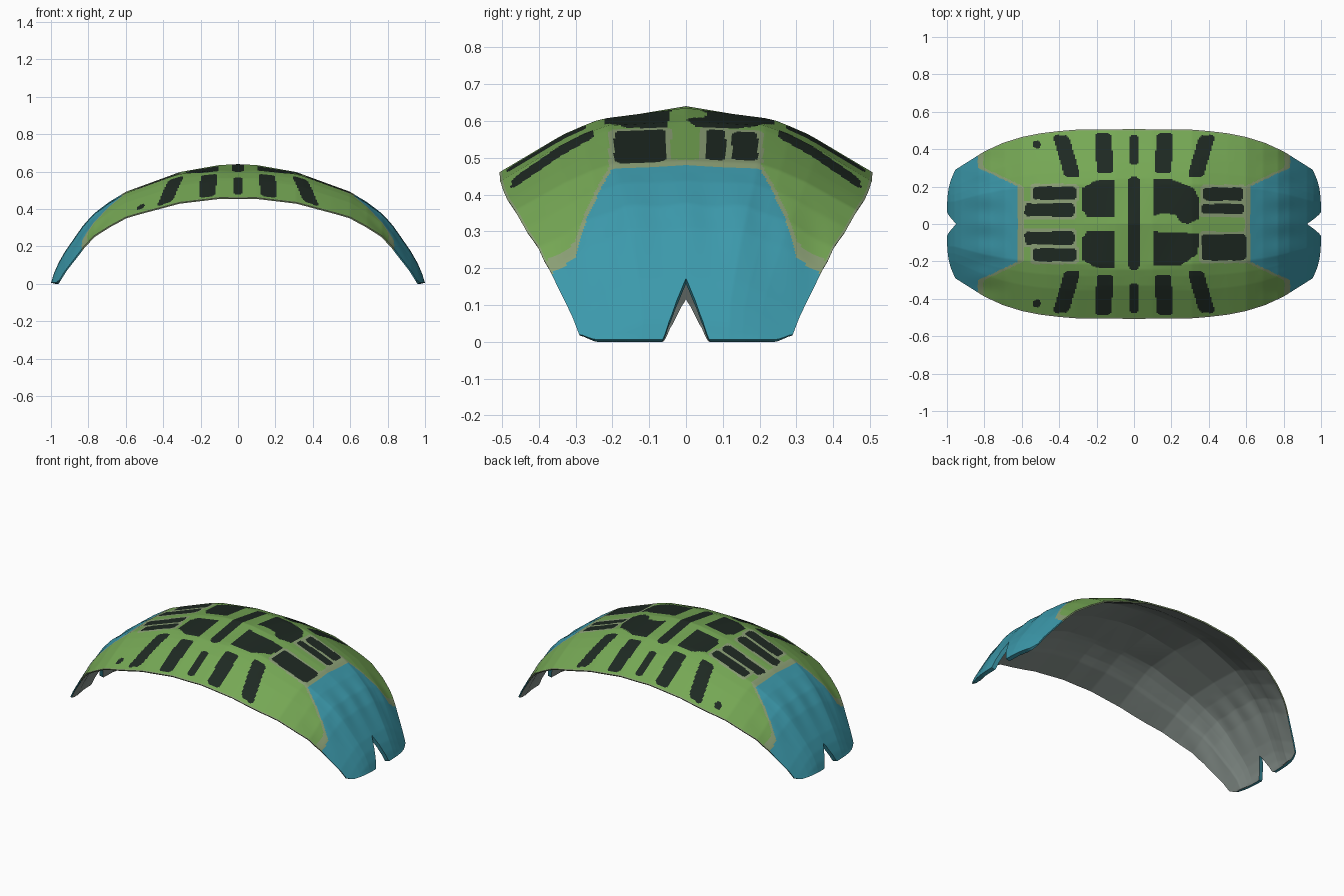
import bpy
import bmesh
import math

default_cube = bpy.data.objects.get("Cube")
if default_cube:
    bpy.data.objects.remove(default_cube, do_unlink=True)

COLUMNS, ROWS = 300, 160
THICKNESS = 0.026


def make_material(name, colour):
    material = bpy.data.materials.new(name)
    material.use_nodes = True
    rgba = (*colour, 1.0)
    material.diffuse_color = rgba
    shader = material.node_tree.nodes["Principled BSDF"]
    shader.inputs["Base Color"].default_value = rgba
    shader.inputs["Roughness"].default_value = 0.8
    return material


materials = [
    make_material("leaf green", (0.18, 0.39, 0.09)),
    make_material("teal blue", (0.045, 0.32, 0.41)),
    make_material("near black", (0.013, 0.022, 0.016)),
    make_material("pale sage", (0.26, 0.35, 0.18)),
    make_material("lining grey", (0.23, 0.27, 0.25)),
]
GREEN, TEAL, BLACK, SAGE, GREY = range(len(materials))


def interpolate(points, value):
    """Piecewise linear lookup."""
    for (a, fa), (b, fb) in zip(points, points[1:]):
        if value <= b:
            return fa + (fb - fa) * (value - a) / (b - a)
    return points[-1][1]


# Profiles of the arched shell, measured from its middle outwards
ridge_height = [(0, .64), (.1, .635), (.31, .598), (.6, .492), (.69, .436),
                (.77, .373), (.83, .306), (.88, .236), (.925, .172),
                (.96, .112), (.985, .055), (1, .006)]
half_width = [(0, .507), (.3, .505), (.4, .497), (.5, .485), (.6, .465),
              (.7, .434), (.8, .388), (.9, .325), (.96, .287), (1, .28)]
edge_drop = [(0, .18), (.3, .163), (.53, .14), (.7, .128), (.82, .112),
             (.96, .1), (1, .09)]
middle_section = [(0, 0), (.48, .225), (.65, .42), (1, 1)]
outer_section = [(0, 0), (.42, .05), (.55, .2), (.7, .43), (1, 1)]


def shell_point(s, t):
    """Surface point: s runs along the arch, t across it, both -1 to 1."""
    across = abs(t)
    # The notch is a little deeper at the left end
    depth = .075 if s > 0 else .05
    notch = max(0, 1 - across * .28 / .065) ** 1.3
    retreat = depth * notch + .045 * across ** 4
    x = s * (1.2 - .2 * s * s) * (1 - retreat * s ** 4)
    reach = abs(x)
    y = t * interpolate(half_width, reach)
    blend = min(1, reach / .35)
    section = ((1 - blend) * interpolate(middle_section, across)
               + blend * interpolate(outer_section, across))
    z = interpolate(ridge_height, reach) - interpolate(edge_drop, reach) * section
    # Shallow folds in the end flaps
    flap = max(0, 1 - abs(reach - .8) / .15)
    z += flap * .004 * math.cos(y * 45)
    return x, y, max(z, .006)


def inside(polygon, x, y):
    result = False
    for (ax, ay), (bx, by) in zip(polygon, polygon[1:] + polygon[:1]):
        if (ay > y) != (by > y) and x < ax + (bx - ax) * (y - ay) / (by - ay):
            result = not result
    return result


def box(x0, x1, y0, y1, slant=0):
    """Bar with clipped corners; slant leans its outer end in x."""
    c = .014
    shape = [(x0 + c, y0), (x1 - c, y0), (x1, y0 + c), (x1, y1 - c),
             (x1 - c, y1), (x0 + c, y1), (x0, y1 - c), (x0, y0 + c)]
    return [(x + slant * (y - y0) / (y1 - y0), y) for x, y in shape]


# Black rays along both long edges, for positive y
rays = [box(-.027, .027, .315, .475)]
for side in (-1, 1):
    rays.append([(side * x, y) for x, y in box(.11, .2, .27, .485, .01)])
    rays.append([(side * x, y) for x, y in box(.285, .37, .25, .475, .065)])

# Black panels around the central slot
left_panel = [(-.28, .19), (-.2, .235), (-.1, .235), (-.1, .04),
              (-.25, .04), (-.28, .08)]
panels = [
    box(-.028, .028, -.245, .255),
    left_panel,
    [(x, -y) for x, y in left_panel],
    [(.1, .24), (.2, .24), (.32, .19), (.35, .13), (.35, .03), (.29, 0),
     (.25, .01), (.22, .05), (.15, .06), (.1, .04)],
    [(.1, -.04), (.35, -.05), (.34, -.16), (.25, -.22), (.1, -.22)],
]

# Bars lying toward both ends, each with a pale margin
bar_sizes = [
    (-.54, -.31, .13, .2), (-.585, -.32, .04, .11),
    (-.585, -.32, -.11, -.04), (-.54, -.31, -.2, -.13),
    (.37, .585, .125, .195), (.36, .59, .053, .108), (.36, .6, -.195, -.055),
]
bars = [box(*size) for size in bar_sizes]
MARGIN = .015
margins = [box(a - MARGIN, b + MARGIN, c - MARGIN, d + MARGIN)
           for a, b, c, d in bar_sizes]


def paint(x, y):
    """Colour index for a place on the outer surface."""
    reach, across = abs(x), abs(y)
    limit = .62 + min(.215, max(0, across - .2) * 2.1)
    if reach > limit:
        return TEAL
    if any(inside(shape, x, y) for shape in panels + bars):
        return BLACK
    if any(inside(shape, x, across) for shape in rays):
        return BLACK
    if math.hypot(x + .52, across - .425) < .022:
        return BLACK
    if reach > limit - .03 or across > .982 * interpolate(half_width, reach):
        return SAGE
    if any(inside(shape, x, y) for shape in margins):
        return SAGE
    return GREEN


# Shell surface
bm = bmesh.new()
grid = [[bm.verts.new(shell_point(2 * i / COLUMNS - 1, 2 * j / ROWS - 1))
         for j in range(ROWS + 1)] for i in range(COLUMNS + 1)]
for near, far in zip(grid, grid[1:]):
    for j in range(ROWS):
        face = bm.faces.new((near[j], far[j], far[j + 1], near[j + 1]))
        centre = face.calc_center_median()
        face.material_index = paint(centre.x, centre.y)
mesh = bpy.data.meshes.new("arched_shell")
bm.to_mesh(mesh)
bm.free()
for material in materials:
    mesh.materials.append(material)
shell = bpy.data.objects.new("arched_shell", mesh)
bpy.context.collection.objects.link(shell)

# Thickness, thinner toward the long edges, with a grey lining inside
body = shell.vertex_groups.new(name="thick_body")
for index in range(len(mesh.vertices)):
    across = abs(2 * (index % (ROWS + 1)) / ROWS - 1)
    body.add([index], min(1, (1 - across) / .25), 'REPLACE')
solidify = shell.modifiers.new("thickness", 'SOLIDIFY')
solidify.thickness = THICKNESS
solidify.offset = -1
solidify.vertex_group = body.name
solidify.thickness_vertex_group = .3
solidify.material_offset = GREY
solidify.material_offset_rim = 0

bpy.ops.object.select_all(action='DESELECT')
shell.select_set(True)
bpy.context.view_layer.objects.active = shell
bpy.ops.object.modifier_apply(modifier=solidify.name)

# Flat tips resting on the ground
for vertex in shell.data.vertices:
    vertex.co.z = max(vertex.co.z, 0)
bpy.ops.object.shade_smooth_by_angle(angle=math.radians(35))
